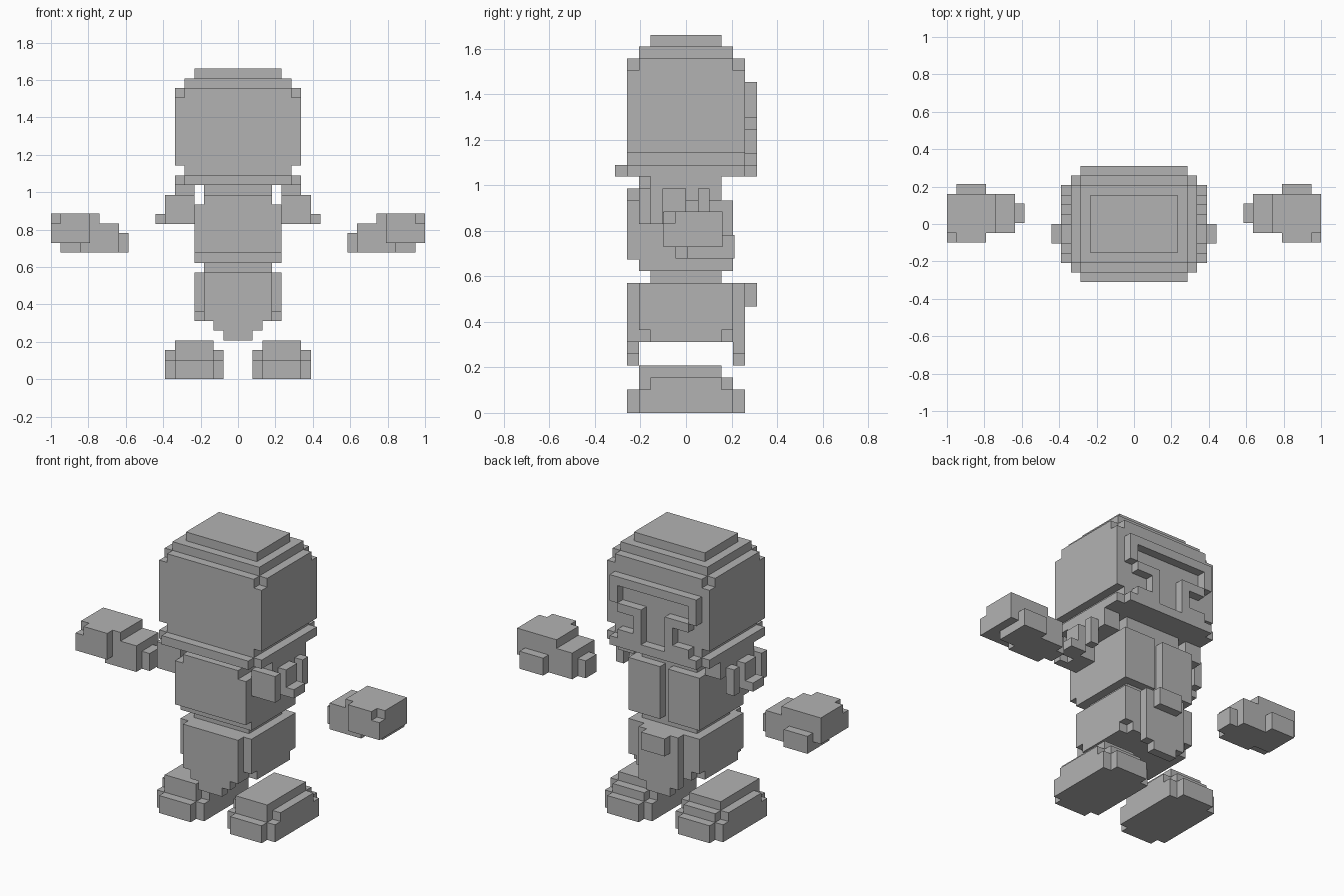
import bpy, bmesh, math
from mathutils import Vector

if "Cube" in bpy.data.objects:
    bpy.data.objects.remove(bpy.data.objects["Cube"])

V = 0.0519  # block size
grey = bpy.data.materials.new("plain_grey")
grey.diffuse_color = (0.45, 0.45, 0.45, 1)
grey.use_nodes = True
grey.node_tree.nodes["Principled BSDF"].inputs["Base Color"].default_value = grey.diffuse_color
filled = {}


def block(x0, x1, y0, y1, z0, z1):
    """Set of blocks in a box; x limits sit on half steps."""
    return {(i, j, k) for i in range(round(x0 + .5), round(x1 + .5))
            for j in range(y0, y1) for k in range(z0, z1)}


def slab(half, y0, y1, z0, z1):
    return block(-half, half, y0, y1, z0, z1)


def trimmed(x0, x1, depth, z0, z1):
    """Box with its four upright edges notched."""
    return (block(x0, x1, 1 - depth, depth - 1, z0, z1)
            | block(x0 + 1, x1 - 1, -depth, depth, z0, z1))


def cloth(half, y):
    """Hanging panel, stepped in towards its lower end."""
    return (slab(half, y, y + 1, 6, 11) | slab(2.5, y, y + 1, 5, 6)
            | slab(1.5, y, y + 1, 4, 5))


def part(name, *pieces):
    own = set().union(*pieces)
    filled[name] = own | {(-i, j, k) for i, j, k in own}


def emit(name, own, solid, offset=(0, 0, 0), flip=1):
    """Make one object from the exposed sides of its blocks."""
    bm = bmesh.new()
    corners = ((-.5, -.5), (.5, -.5), (.5, .5), (-.5, .5))
    for c in own:
        for axis in range(3):
            for s in (-1, 1):
                n = list(c)
                n[axis] += s
                if tuple(n) in solid:
                    continue
                quad = []
                for da, db in corners:
                    p = Vector((c[0], c[1] + .5, c[2] + .5))
                    p[axis] += s * .5
                    p[(axis + 1) % 3] += da
                    p[(axis + 2) % 3] += db
                    p = p * V + Vector(offset)
                    p.x *= flip
                    quad.append(bm.verts.new(p))
                if s * flip < 0:
                    quad.reverse()
                bm.faces.new(quad)
    bmesh.ops.remove_doubles(bm, verts=bm.verts, dist=1e-4)
    bmesh.ops.dissolve_limit(bm, angle_limit=math.radians(1),
                             verts=bm.verts, edges=bm.edges)
    me = bpy.data.meshes.new(name)
    bm.to_mesh(me)
    bm.free()
    me.materials.append(grey)
    bpy.context.collection.objects.link(bpy.data.objects.new(name, me))


# square head with a stepped cap and a rim below
part("head", slab(6.5, -5, 5, 22, 29), slab(5.5, -5, 5, 21, 22),
     trimmed(-6.5, 6.5, 5, 29, 30))
part("head_cap", *[slab(6.5 - s, s - 5, 5 - s, 29 + s, 30 + s) for s in (1, 2)])
part("head_rim", trimmed(-6.5, 6.5, 6, 20, 21))

# raised bar with dropped ends and two hooked strips
part("head_bar", slab(5.5, 5, 6, 27, 28), block(4.5, 5.5, 5, 6, 25, 27))
part("head_hooks", block(1.5, 2.5, 5, 6, 21, 25),
     *[block(2.5, 4.5, 5, 6, z, z + 1) for z in (21, 24)])

# body with a front panel and two back panels
part("torso", slab(3.5, -4, 3, 18, 20), slab(4.5, -4, 3, 12, 18))
part("waist", slab(3.5, -3, 3, 11, 12))
part("chest_panel", slab(4.5, -5, -4, 13, 18), slab(3.5, -5, -4, 18, 19))
part("back_panels", block(.5, 4.5, 3, 4, 12, 18))

# shoulders with hanging strips
part("shoulders", block(4.5, 6.5, -4, 3, 18, 19), block(4.5, 6.5, -3, 3, 19, 20),
     block(4.5, 6.5, -4, -1, 16, 18))
part("sleeve_strips", block(7.5, 8.5, -2, 0, 16, 17),
     *[block(6.5, 7.5, y, y + 1, 16, 19) for y in (-4, -2, -1, 1)])

# lower body and its hanging cloths
part("hips", slab(4.5, -4, 4, 7, 11), trimmed(-4.5, 4.5, 4, 6, 7))
part("front_cloth", cloth(3.5, -5))
part("back_cloth", cloth(2.5, 4))
part("belt_knot", slab(1.5, 5, 6, 9, 11))

# stepped shoes
part("shoes", trimmed(1.5, 7.5, 5, 0, 2), trimmed(1.5, 7.5, 4, 2, 3),
     block(2.5, 6.5, -4, 3, 3, 4))

solid = set().union(*filled.values())
for name, own in filled.items():
    emit(name, own, solid)

# floating hands: wrist, palm, knuckles, thumb and a rear nub
hand = block(.5, 1.5, 0, 2, 13, 15)
hand |= block(1.5, 5.5, -1, 3, 13, 16) | block(3.5, 5.5, -1, 3, 16, 17)
hand |= block(5.5, 8.5, -1, 3, 14, 17) | block(5.5, 7.5, 0, 3, 13, 14)
hand |= block(4.5, 8.5, -2, -1, 14, 16) | block(4.5, 7.5, -2, -1, 16, 17)
hand |= block(4.5, 7.5, 3, 4, 13, 15)
for name, flip in (("right_hand", 1), ("left_hand", -1)):
    emit(name, hand, hand, (1 - 8.5 * V, .005, .003), flip)
